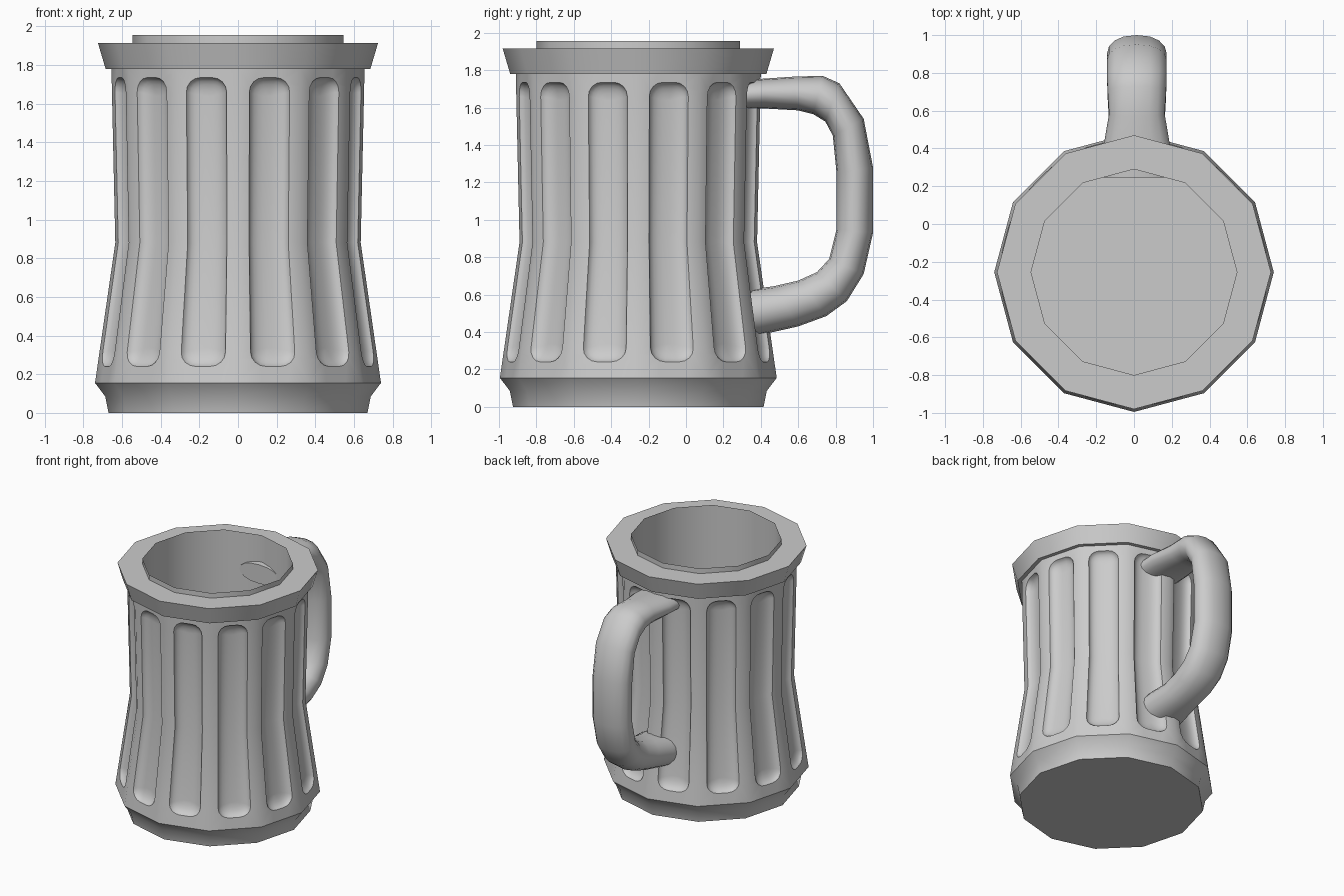
import bpy, bmesh
from math import sin, cos, pi, radians

if "Cube" in bpy.data.objects:
    bpy.data.objects.remove(bpy.data.objects["Cube"])

CY = -0.255          # mug axis in y
SIDES = 12
STEP = 2 * pi / SIDES


def finish(name, bm, angle):
    bmesh.ops.remove_doubles(bm, verts=bm.verts, dist=0.0005)
    me = bpy.data.meshes.new(name)
    bm.to_mesh(me)
    bm.free()
    ob = bpy.data.objects.new(name, me)
    bpy.context.collection.objects.link(ob)
    bpy.ops.object.select_all(action='DESELECT')
    ob.select_set(True)
    bpy.context.view_layer.objects.active = ob
    bpy.ops.object.shade_smooth_by_angle(angle=radians(angle))
    return ob


def bridge(bm, a, b):
    n = len(a)
    for i in range(n):
        j = (i + 1) % n
        bm.faces.new((a[i], a[j], b[j], b[i]))


def lathe(name, profile):
    bm = bmesh.new()
    rings = [[bm.verts.new((r * cos(k * STEP), CY + r * sin(k * STEP), z))
              for k in range(SIDES)] for r, z in profile]
    for a, b in zip(rings, rings[1:]):
        bridge(bm, a, b)
    return finish(name, bm, 32)


# Base, rim and the inner cup that stands slightly above the rim
lathe("base", [(0, 0), (0.67, 0), (0.687, 0.085), (0.74, 0.155)])
lathe("rim", [(0.65, 1.78), (0.685, 1.78), (0.725, 1.915), (0.545, 1.915)])
lathe("inner_cup", [(0.545, 1.955), (0.545, 0.15), (0, 0.15)])

# Fluted body: one panel with a scooped flute on each of the twelve sides
Z0, WAIST, Z1 = 0.155, 0.88, 1.78
R0, RW, R1 = 0.74, 0.635, 0.655
HALF = 0.169         # nominal half width of a panel


def radius(z):
    if z < WAIST:
        return R0 + (RW - R0) * (z - Z0) / (WAIST - Z0)
    return RW + (R1 - RW) * (z - WAIST) / (Z1 - WAIST)


def outline(inset):
    """Rounded rectangle (x, z), right half top to bottom, then mirrored."""
    w, top, bot = 0.108 - inset, 1.735 - inset, 0.24 + inset
    r = max(0.075 - inset * 0.75, 0.005)
    r = min(r, w * 0.9)
    arc = [pi / 2 - i * pi / 8 for i in range(5)]
    pts = [(w - r + r * cos(a), top - r + r * sin(a)) for a in arc]
    pts.append((w, WAIST))
    pts += [(w - r + r * cos(a), bot + r - r * sin(a)) for a in reversed(arc)]
    return pts + [(-x, z) for x, z in reversed(pts)]


def panel_border():
    right = outline(0)[:11]
    pts = []
    for i, (x, z) in enumerate(right):
        end = min(i, 10 - i)
        edge_z = Z1 if i < 5 else Z0
        pts.append((x if end < 2 else HALF, edge_z if end < 3 else z))
    return pts + [(-x, z) for x, z in reversed(pts)]


loops = [(panel_border(), 0), (outline(0), 0)]
for inset, depth in [(0.006, 0.014), (0.018, 0.026), (0.036, 0.036),
                     (0.06, 0.042), (0.085, 0.045)]:
    loops.append((outline(inset), depth))

bm = bmesh.new()
for k in range(SIDES):
    a = (k + 0.5) * STEP
    rings = []
    for pts, depth in loops:
        ring = []
        for x, z in pts:
            u = x / HALF * radius(z) * sin(STEP / 2)
            d = radius(z) * cos(STEP / 2) - depth
            ring.append(bm.verts.new((d * cos(a) - u * sin(a),
                                      CY + d * sin(a) + u * cos(a), z)))
        rings.append(ring)
    for outer, inner in zip(rings, rings[1:]):
        bridge(bm, inner, outer)
    last, n = rings[-1], len(rings[-1])
    for i in range(n // 2 - 1):
        bm.faces.new((last[i], last[n - 1 - i], last[n - 2 - i], last[i + 1]))
bmesh.ops.remove_doubles(bm, verts=bm.verts, dist=0.0005)
bmesh.ops.recalc_face_normals(bm, faces=bm.faces)
finish("fluted_body", bm, 38)

# Handle: outer (y, z), inner (y, z), half width of each section
sections = [
    (0.245, 1.74, 0.245, 1.59, 0.175), (0.42, 1.755, 0.42, 1.595, 0.175),
    (0.57, 1.765, 0.60, 1.585, 0.147), (0.73, 1.77, 0.68, 1.565, 0.155),
    (0.82, 1.73, 0.745, 1.525, 0.158), (0.95, 1.54, 0.785, 1.45, 0.158),
    (1.00, 1.28, 0.805, 1.25, 0.158), (1.00, 0.93, 0.805, 0.95, 0.158),
    (0.95, 0.71, 0.765, 0.79, 0.158), (0.86, 0.565, 0.70, 0.72, 0.158),
    (0.75, 0.485, 0.60, 0.675, 0.155), (0.60, 0.43, 0.47, 0.645, 0.147),
    (0.40, 0.385, 0.36, 0.63, 0.175), (0.245, 0.37, 0.245, 0.61, 0.175)]
bm = bmesh.new()
rings = []
for oy, oz, iy, iz, w in sections:
    ring = []
    for i in range(16):
        a = i * pi / 8
        t = 0.5 + 0.5 * cos(a)
        s = sin(a)
        x = 0.015 + w * (1 if s > 0 else -1) * abs(s) ** 0.85
        ring.append(bm.verts.new((x, iy + (oy - iy) * t, iz + (oz - iz) * t)))
    rings.append(ring)
for a, b in zip(rings, rings[1:]):
    bridge(bm, a, b)
bm.faces.new(rings[0])
bm.faces.new(rings[-1])
bmesh.ops.recalc_face_normals(bm, faces=bm.faces)
finish("handle", bm, 45)
